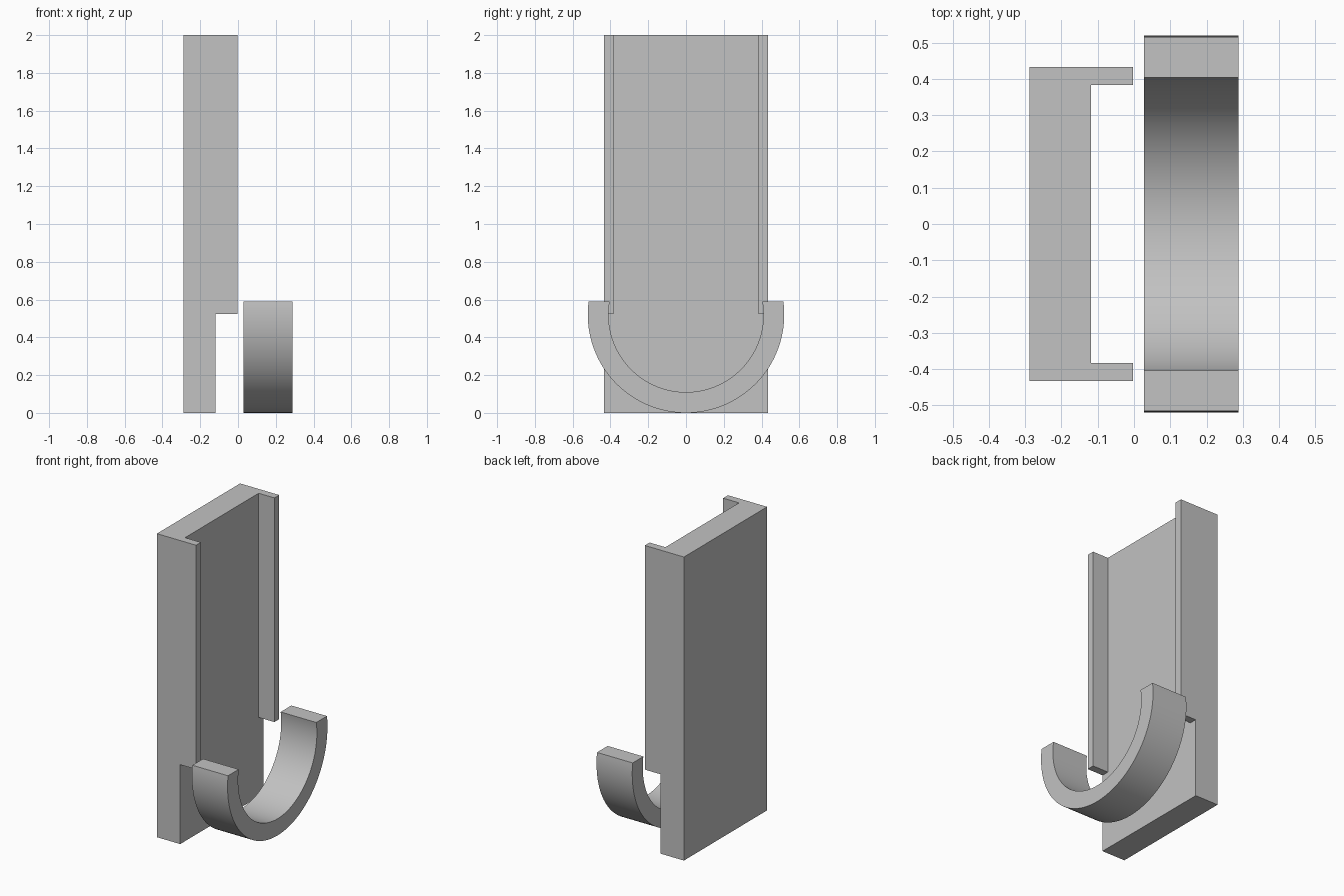
import bpy
import bmesh
from math import asin, pi, cos, sin

cube = bpy.data.objects.get("Cube")
if cube:
    bpy.data.objects.remove(cube, do_unlink=True)

# Single grey material
GREY = (0.54, 0.54, 0.54, 1.0)
grey = bpy.data.materials.new("plain grey")
grey.use_nodes = True
grey.diffuse_color = GREY
grey.node_tree.nodes["Principled BSDF"].inputs["Base Color"].default_value = GREY


def finish(bm, name):
    bmesh.ops.recalc_face_normals(bm, faces=bm.faces)
    mesh = bpy.data.meshes.new(name)
    bm.to_mesh(mesh)
    bm.free()
    mesh.materials.append(grey)
    obj = bpy.data.objects.new(name, mesh)
    bpy.context.collection.objects.link(obj)
    return obj


# Back plate with two side rails that stop short of the bottom
BACK, FACE, RAIL = -0.288, -0.118, -0.003
HALF, INNER, RAIL_Z, TOP = 0.433, 0.383, 0.523, 2.0

bm = bmesh.new()
bmesh.ops.create_cube(bm, size=1)
bmesh.ops.scale(bm, vec=(FACE - BACK, 2 * HALF, TOP), verts=bm.verts)
bmesh.ops.translate(bm, vec=((FACE + BACK) / 2, 0, TOP / 2), verts=bm.verts)
for co, no in (((0, INNER, 0), (0, 1, 0)), ((0, -INNER, 0), (0, 1, 0)),
               ((0, 0, RAIL_Z), (0, 0, 1))):
    bmesh.ops.bisect_plane(bm, geom=bm.verts[:] + bm.edges[:] + bm.faces[:],
                           plane_co=co, plane_no=no)
bm.normal_update()
rails = [f for f in bm.faces if f.normal.x > 0.9
         and abs(f.calc_center_median().y) > INNER
         and f.calc_center_median().z > RAIL_Z]
for face in bmesh.ops.extrude_discrete_faces(bm, faces=rails)["faces"]:
    bmesh.ops.translate(bm, vec=(RAIL - FACE, 0, 0), verts=face.verts)
bmesh.ops.remove_doubles(bm, verts=bm.verts, dist=0.0001)
bmesh.ops.dissolve_limit(bm, angle_limit=0.01, verts=bm.verts, edges=bm.edges)
finish(bm, "railed_back_plate")

# Half-ring cradle with level-cut ends
OUTER_R, INNER_R, CENTRE_Z, END_Z = 0.52, 0.41, 0.52, 0.59
LEFT, RIGHT, STEPS = 0.288, 0.028, 96


def arc_point(radius, t):
    start = asin((END_Z - CENTRE_Z) / radius)
    angle = start - t * (pi + 2 * start)
    return radius * cos(angle), CENTRE_Z + radius * sin(angle)


bm = bmesh.new()
sections = []
for i in range(STEPS + 1):
    corners = ((RIGHT, OUTER_R), (LEFT, OUTER_R), (LEFT, INNER_R), (RIGHT, INNER_R))
    sections.append([bm.verts.new((x, *arc_point(r, i / STEPS))) for x, r in corners])
for a, b in zip(sections, sections[1:]):
    for k in range(4):
        n = (k + 1) % 4
        bm.faces.new((a[k], a[n], b[n], b[k]))
bm.faces.new(sections[0])
bm.faces.new(sections[-1])
cradle = finish(bm, "curved_cradle")

bpy.ops.object.select_all(action='DESELECT')
cradle.select_set(True)
bpy.context.view_layer.objects.active = cradle
bpy.ops.object.shade_smooth_by_angle(angle=0.6)
